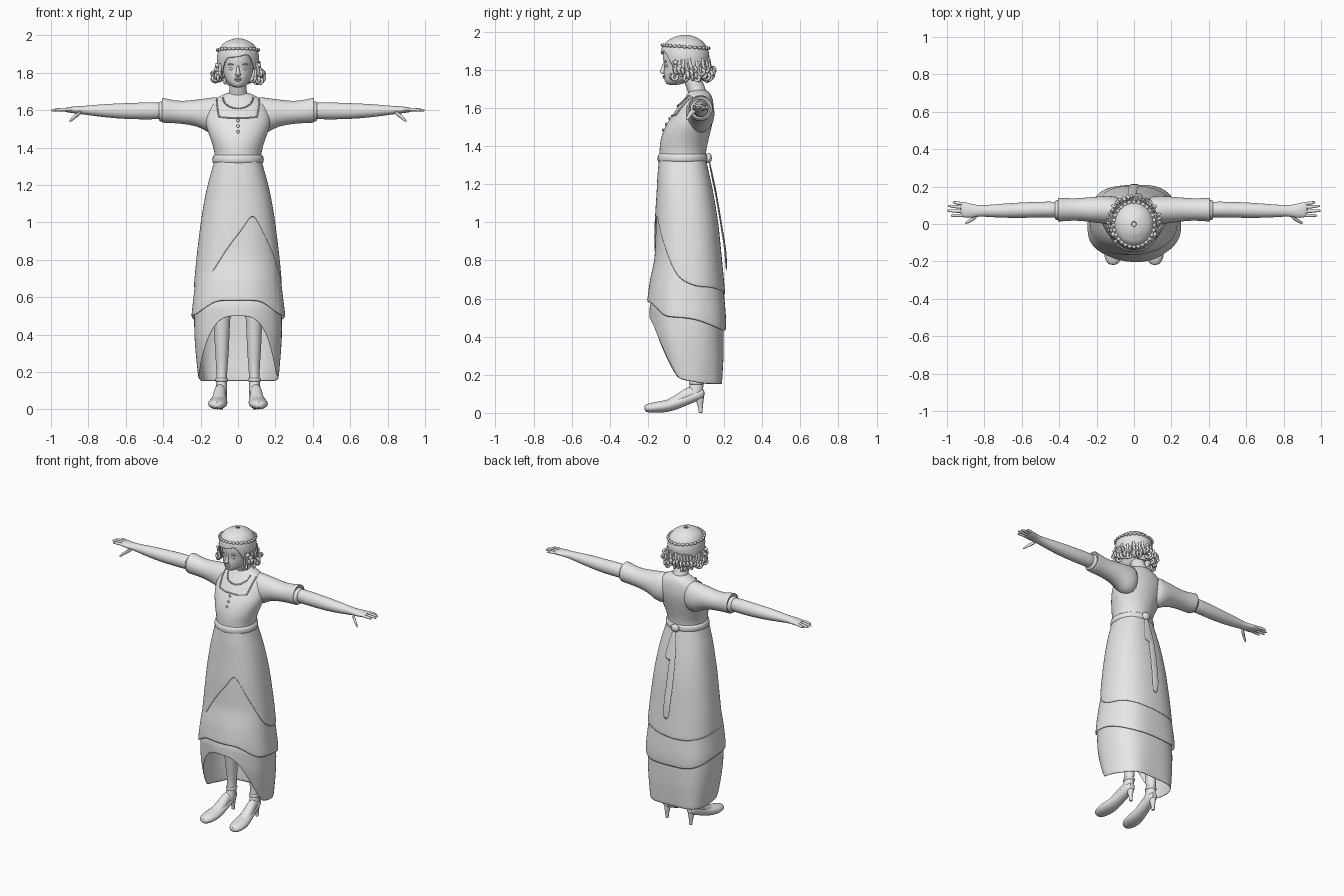
import bpy, bmesh, math, random
from math import sin, cos, pi, copysign

if "Cube" in bpy.data.objects:
    bpy.data.objects.remove(bpy.data.objects["Cube"])
random.seed(4)

grey = bpy.data.materials.new("light grey")
grey.use_nodes = True
grey.diffuse_color = (.8, .8, .8, 1)
grey.node_tree.nodes["Principled BSDF"].inputs["Base Color"].default_value = (.8, .8, .8, 1)


def add_object(name, data, mirror=False, subdivide=0, thickness=0):
    obj = bpy.data.objects.new(name, data)
    bpy.context.collection.objects.link(obj)
    data.materials.append(grey)
    if mirror:
        obj.modifiers.new("mirror", 'MIRROR').use_mirror_merge = False
    if thickness:
        obj.modifiers.new("cloth", 'SOLIDIFY').thickness = thickness
    if subdivide:
        mod = obj.modifiers.new("smooth", 'SUBSURF')
        mod.levels = mod.render_levels = subdivide
    return obj


def skin_rings(name, rings, cap_start=True, cap_end=True, **options):
    """Join a list of equal closed rings of points into a surface."""
    bm = bmesh.new()
    rows = [[bm.verts.new(p) for p in ring] for ring in rings]
    count = len(rows[0])
    for low, high in zip(rows, rows[1:]):
        for i in range(count):
            j = (i + 1) % count
            bm.faces.new((low[i], low[j], high[j], high[i]))
    if cap_start:
        bm.faces.new(rows[0][::-1])
    if cap_end:
        bm.faces.new(rows[-1])
    bmesh.ops.recalc_face_normals(bm, faces=bm.faces)
    mesh = bpy.data.meshes.new(name)
    bm.to_mesh(mesh)
    bm.free()
    return add_object(name, mesh, **options)


def loft(name, axis, sections, sides=12, subdivide=1, **options):
    """Elliptical sections (x, y, z, radius a, radius b) across an axis."""
    rings = []
    for x, y, z, a, b in sections:
        ring = []
        for i in range(sides):
            c, s = a * cos(2 * pi * i / sides), b * sin(2 * pi * i / sides)
            ring.append({'x': (x, y + c, z + s), 'y': (x + c, y, z + s),
                         'z': (x + c, y + s, z)}[axis])
        rings.append(ring)
    return skin_rings(name, rings, subdivide=subdivide, **options)


def outline(table, z):
    """Half width, front y and back y at a height."""
    if z >= table[0][0]:
        return table[0][1:]
    for a, b in zip(table, table[1:]):
        if z >= b[0]:
            t = (a[0] - z) / (a[0] - b[0])
            return [p + (q - p) * t for p, q in zip(a[1:], b[1:])]
    return table[-1][1:]


def on_shell(table, z, angle, power=1, grow=0):
    width, front, back = outline(table, z)
    s, c = sin(angle), cos(angle)
    return ((width + grow) * copysign(abs(s) ** power, s),
            (front + back) / 2 - ((back - front) / 2 + grow) * copysign(abs(c) ** power, c), z)


def shell(name, table, top, hem, power=1, rows=12, sides=32, ease=1, ripple=0, closed=False, **options):
    """Surface of varying outline, from a top height to a hem that depends on angle."""
    rings = []
    for r in range(rows + 1):
        u = (r / rows) ** ease
        ring = []
        for i in range(sides):
            angle = 2 * pi * i / sides
            angle = angle - 2 * pi if angle > pi else angle
            z = top + (hem(angle) - top) * u
            ring.append(on_shell(table, z, angle, power, ripple * u * u * sin(5 * angle + 1)))
        rings.append(ring)
    return skin_rings(name, rings, closed, closed, **options)


def beads(name, items, mirror=False):
    bm = bmesh.new()
    for centre, size in items:
        made = bmesh.ops.create_uvsphere(bm, u_segments=10, v_segments=6, radius=1)["verts"]
        bmesh.ops.scale(bm, vec=size, verts=made)
        bmesh.ops.translate(bm, vec=centre, verts=made)
    mesh = bpy.data.meshes.new(name)
    bm.to_mesh(mesh)
    bm.free()
    return add_object(name, mesh, mirror)


def cords(name, paths, radius, smooth=True):
    curve = bpy.data.curves.new(name, 'CURVE')
    curve.dimensions = '3D'
    curve.bevel_depth, curve.bevel_resolution, curve.resolution_u = radius, 2, 5
    curve.use_fill_caps = True
    for path in paths:
        spline = curve.splines.new('BEZIER')
        spline.bezier_points.add(len(path) - 1)
        for point, co in zip(spline.bezier_points, path):
            point.co = co
            point.handle_left_type = point.handle_right_type = 'AUTO' if smooth else 'VECTOR'
    return add_object(name, curve)


def blend(low, high, value):
    t = min(1, max(0, (value - low) / (high - low)))
    return t * t * (3 - 2 * t)


# Dress body
torso = [(1.7, .05, .02, .11), (1.68, .085, .015, .13), (1.655, .14, -.005, .14),
         (1.62, .165, -.035, .145), (1.58, .175, -.06, .148), (1.53, .175, -.095, .142),
         (1.48, .16, -.12, .13), (1.43, .142, -.135, .118), (1.38, .126, -.14, .106), (1.3, .124, -.14, .104)]
shell("bodice", torso, 1.7, lambda a: 1.31, rows=13, closed=True, subdivide=1)
loft("sleeves", 'x', [(.06, .075, 1.575, .07, .1), (.13, .075, 1.568, .078, .104), (.17, .075, 1.575, .075, .09),
                      (.21, .077, 1.586, .07, .074), (.3, .078, 1.587, .06, .06), (.36, .077, 1.594, .062, .064),
                      (.405, .077, 1.6, .066, .069), (.41, .077, 1.6, .063, .066), (.39, .077, 1.6, .05, .05)],
     sides=16, mirror=True)
loft("sleeve_cuffs", 'x', [(.395, .075, 1.593, .05, .05), (.4, .075, 1.593, .056, .056),
                           (.42, .075, 1.593, .056, .056), (.425, .075, 1.593, .048, .048)], mirror=True)

# Skirt tiers, each with its own hem line
skirt = [(1.33, .124, -.142, .104), (1.25, .15, -.15, .124), (1.15, .175, -.155, .145), (1, .2, -.165, .17),
         (.8, .224, -.172, .19), (.62, .24, -.19, .207)]
middle = [(z, w - .008, f + .008, b - .008) for z, w, f, b in skirt[:-1]] + [
    (.7, .228, -.188, .194), (.58, .242, -.202, .206), (.5, .252, -.2, .214), (.42, .248, -.185, .212)]
under = [(.66, .2, -.17, .17), (.55, .235, -.19, .195), (.4, .235, -.185, .2), (.3, .228, -.165, .2),
         (.15, .212, -.12, .192)]


def over_hem(angle):
    offset = abs(angle - .35)
    return 1.14 - .38 * blend(-.5, 1.1, offset) - .1 * blend(.5, 1.5, offset) - .04 * blend(1.5, pi, offset)


def arch_hem(angle):
    side = abs(sin(angle)) if abs(angle) < pi / 2 else 1
    return .5 - .32 * min(1, side / .93) ** 2.6 - .03 * blend(1, 2, abs(angle))


shell("overskirt", skirt, 1.34, over_hem, .86, 12, 48, thickness=.004, subdivide=1)
shell("middle_skirt", middle, 1.25, lambda a: .58 - .08 * blend(.3, 1.2, abs(a)) - .07 * blend(1.3, 2.8, abs(a)),
      .84, 14, 48, ripple=.004, thickness=.004, subdivide=1)
shell("underskirt", under, .64, arch_hem, .8, 10, 48, ripple=.006, thickness=.004, subdivide=1)

# Belt, knot and hanging sash
belt = [(1.362, .122, -.138, .103), (1.358, .133, -.145, .11), (1.34, .138, -.15, .114),
        (1.322, .136, -.148, .112), (1.314, .122, -.138, .103)]
shell("belt", belt, 1.362, lambda a: 1.314, rows=6)
beads("sash_knot", [((0, .118, 1.338), (.03, .018, .027))])
loft("sash_short_tail", 'z', [(0, .12, 1.33, .018, .005), (.01, .143, 1.22, .033, .005),
                              (.014, .165, 1.12, .045, .005)], sides=8)
loft("sash_long_tail", 'z', [(0, .118, 1.33, .016, .005), (-.01, .165, 1.12, .026, .005), (-.005, .19, .95, .027, .005),
                             (0, .209, .85, .027, .006), (.005, .212, .74, .024, .005)], sides=8)


# Neckline, necklace and buttons
def chest(x, z, lift=.003):
    width, front, back = outline(torso, z)
    depth = math.sqrt(max(.05, 1 - (x / width) ** 2))
    return (x, (front + back) / 2 - (back - front) / 2 * depth - lift, z)


half = [(.115, 1.66), (.113, 1.63), (.108, 1.595), (.102, 1.565), (.05, 1.56), (0, 1.56)]
cords("neckline_trim", [[chest(x, z) for x, z in half] + [chest(-x, z) for x, z in half[-2::-1]]], .004, False)
beads("necklace", [(chest(.08 * cos(t), 1.665 - .055 * sin(t)), (.005, .005, .005))
                   for t in [pi * i / 18 for i in range(19)]])
beads("front_buttons", [(chest(0, z), (.009, .005, .009)) for z in (1.545, 1.515, 1.485)])

# Arms and hands
loft("arms", 'x', [(.38, .077, 1.597, .046, .046), (.46, .077, 1.597, .044, .048), (.55, .076, 1.595, .044, .046),
                   (.65, .072, 1.596, .042, .042), (.75, .07, 1.598, .036, .033), (.83, .07, 1.6, .029, .023),
                   (.87, .07, 1.602, .04, .02), (.91, .076, 1.602, .044, .015), (.93, .08, 1.602, .038, .01)], mirror=True)
for finger, root, tip, reach in (("index", .046, .045, .98), ("middle", .067, .071, 1),
                                 ("ring", .088, .096, .995), ("little", .107, .116, .97)):
    loft(finger + "_fingers", 'x', [(.9, root, 1.602, .011, .01), (.95, (root + tip) / 2, 1.604, .01, .01),
                                    (reach - .012, tip, 1.6, .008, .008), (reach, tip, 1.599, .004, .004)],
         sides=8, mirror=True)
loft("thumbs", 'x', [(.835, .05, 1.592, .016, .015), (.865, .024, 1.572, .013, .014),
                     (.89, .01, 1.55, .01, .011), (.903, .004, 1.538, .004, .005)], sides=8, mirror=True)

# Legs, shoes and ankle straps
loft("legs", 'z', [(.085, .03, .62, .06, .062), (.086, .04, .45, .042, .045), (.086, .052, .33, .041, .046),
                   (.086, .06, .22, .03, .034), (.088, .058, .15, .029, .036), (.09, .045, .1, .033, .045),
                   (.094, .02, .07, .034, .05)], mirror=True)
loft("feet", 'y', [(.095, .07, .1, .025, .02), (.095, .03, .1, .03, .045), (.098, -.01, .085, .034, .042),
                   (.102, -.06, .056, .038, .034), (.107, -.12, .035, .04, .026), (.11, -.16, .025, .03, .015)], mirror=True)
loft("shoes", 'y', [(.112, -.22, .025, .018, .016), (.112, -.2, .025, .042, .025), (.11, -.15, .03, .055, .031),
                    (.106, -.1, .035, .052, .034), (.1, -.04, .052, .043, .033), (.095, .02, .076, .037, .031),
                    (.091, .07, .096, .034, .031), (.09, .1, .103, .02, .024)], mirror=True)
loft("shoe_heels", 'z', [(.09, .07, .1, .026, .03), (.09, .072, .06, .018, .02), (.09, .076, .03, .012, .012),
                         (.09, .077, .004, .011, .011), (.09, .077, 0, .011, .011)], mirror=True)
loft("ankle_straps", 'z', [(.088, .056, .17, .031, .037), (.088, .056, .165, .036, .042),
                           (.088, .056, .152, .036, .042), (.088, .056, .147, .031, .037)], mirror=True)

# Neck and head
loft("neck", 'z', [(0, .075, 1.64, .07, .055), (0, .062, 1.68, .052, .052), (0, .045, 1.72, .046, .05),
                   (0, .025, 1.79, .047, .053)])
head = [(1.965, .03, -.05, .05), (1.94, .065, -.1, .09), (1.9, .082, -.121, .105), (1.86, .085, -.122, .105),
        (1.82, .083, -.114, .1), (1.79, .077, -.117, .085), (1.76, .066, -.116, .06), (1.735, .046, -.11, .01),
        (1.72, .022, -.1, -.04)]
shell("head", head, 1.965, lambda a: 1.72, rows=14, sides=24, closed=True, subdivide=1)
loft("nose", 'z', [(0, -.113, 1.84, .007, .007), (0, -.12, 1.81, .009, .011), (0, -.126, 1.79, .016, .016),
                   (0, -.116, 1.777, .012, .01)], sides=10)
beads("lips", [((0, -.114, 1.768), (.024, .009, .005)), ((0, -.114, 1.759), (.019, .009, .005))])
beads("eyes", [((.033, -.101, 1.822), (.015, .008, .007))], mirror=True)
beads("eyebrows", [((.035, -.107, 1.845), (.021, .007, .004))], mirror=True)

# Hair, curls and flower band
hair = [(1.985, .012, -.015, .012), (1.977, .045, -.055, .045), (1.955, .083, -.098, .085),
        (1.92, .107, -.128, .113), (1.88, .114, -.134, .124), (1.82, .114, -.12, .12), (1.75, .1, -.09, .105)]
shell("hair", hair, 1.985, lambda a: 1.9 + .018 * sin(a * 2 - 1) - .14 * blend(.5, 1.15, abs(a)),
      rows=14, ease=1.5, thickness=.008, subdivide=1)
curls = []
for i in range(54):
    angle = 1.0 + (2 * pi - 2.0) * i / 53
    low = random.uniform(1.74, 1.79)
    path = []
    for rise, grow, turn in ((.07, -.002, 0), (.025, .008, .05), (0, .02, .14), (.012, .036, .2), (.028, .024, .16)):
        twist = turn * (1 if i % 2 else -1)
        path.append(on_shell(hair, low + rise, angle + twist, 1, grow * random.uniform(.6, 1.1)))
    curls.append(path)
cords("hair_curls", curls, .008)
band = [on_shell(hair, 1.922 + .008 * cos(2 * pi * i / 28), 2 * pi * i / 28, 1, .003) for i in range(28)]
cords("head_band", [band + band[:1]], .005)
beads("band_flowers", [(p, (.011, .011, .009)) for p in band])
beads("side_flowers", [(on_shell(hair, 1.84 - .022 * k, 1.15 + .16 * (k % 2), 1, .008), (.013, .013, .012))
                       for k in range(4)], mirror=True)

# Smooth shading with kept edges
bpy.ops.object.select_all(action='DESELECT')
for obj in bpy.context.scene.objects:
    if obj.type == 'MESH':
        obj.select_set(True)
        bpy.context.view_layer.objects.active = obj
bpy.ops.object.shade_smooth_by_angle(angle=math.radians(60))
